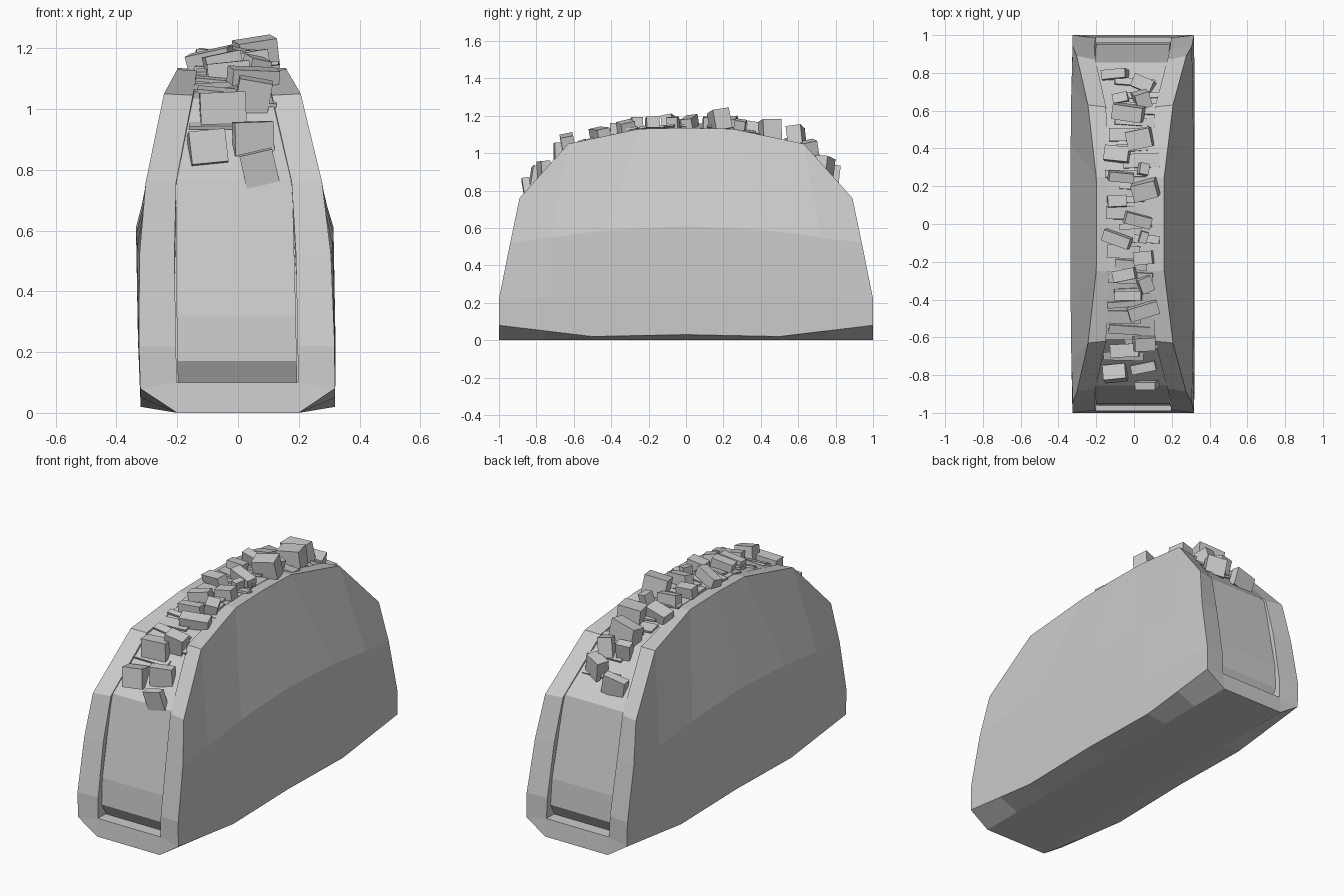
import bpy, bmesh, random
from mathutils import Matrix, Euler, Vector

if "Cube" in bpy.data.objects:
    bpy.data.objects.remove(bpy.data.objects["Cube"])

random.seed(4)
mat = bpy.data.materials.new("light grey")
mat.diffuse_color = (0.6, 0.6, 0.6, 1)
mat.use_nodes = True
mat.node_tree.nodes["Principled BSDF"].inputs["Base Color"].default_value = mat.diffuse_color


def finish(bm, name, fix=True):
    if fix:
        bmesh.ops.remove_doubles(bm, verts=bm.verts, dist=0.0005)
        bmesh.ops.recalc_face_normals(bm, faces=bm.faces)
    me = bpy.data.meshes.new(name)
    bm.to_mesh(me)
    bm.free()
    me.materials.append(mat)
    ob = bpy.data.objects.new(name, me)
    bpy.context.collection.objects.link(ob)
    return ob


def lean(p):
    # the body leans very slightly to the left towards its top
    x, y, z = p
    return Vector((x - 0.02 * z / 1.13, y, z))


def mirror_y(half):
    # front half of a row plus its mirrored back half (last point is at y = 0)
    return half + [(x, -y, z) for x, y, z in reversed(half[:-1])]


def strip(bm, a, b):
    for i in range(len(a) - 1):
        pts = [a[i], a[i + 1], b[i + 1], b[i]]
        bm.faces.new([bm.verts.new(lean(p)) for p in pts])


def flip(row):
    return [(-x, y, z) for x, y, z in row]


# rows of the shell side, front to middle, from the underside up to the rim
foot = mirror_y([(.2, -1, 0), (.2, -.75, 0), (.2, -.5, 0), (.2, 0, 0)])
low = mirror_y([(.32, -1, .08), (.32, -.75, .05), (.32, -.5, .02), (.32, 0, .03)])
hip = mirror_y([(.322, -1, .22), (.324, -.75, .23), (.325, -.45, .24), (.325, 0, .25)])
mid = mirror_y([(.315, -.94, .52), (.322, -.72, .55), (.325, -.42, .59), (.325, 0, .61)])
top = mirror_y([(.29, -.89, .76), (.225, -.63, 1.05), (.18, -.25, 1.13), (.178, 0, 1.135)])
rim = [low[0], hip[0], mid[0]] + top + [mid[-1], hip[-1], low[-1]]
inner = mirror_y([(.2, -.99, .1), (.2, -.985, .22), (.2, -.93, .52), (.19, -.87, .76),
                  (.13, -.62, 1.045), (.11, -.25, 1.125), (.11, 0, 1.13)])
deep = [(x, y * .9, z - .07 if z > .15 else z) for x, y, z in inner]

# folded shell
bm = bmesh.new()
for f in (lambda r: r, flip):
    for a, b in ((foot, low), (low, hip), (hip, mid), (mid, top), (rim, inner), (inner, deep)):
        strip(bm, f(a), f(b))
    for e in (0, -1):
        bm.faces.new([bm.verts.new(lean(p)) for p in f([foot[e], low[e], inner[e]])])
strip(bm, foot, flip(foot))
strip(bm, deep, flip(deep))
for e in (0, -1):
    chain = [foot[e], inner[e], deep[e]]
    strip(bm, chain, flip(chain))
finish(bm, "folded_shell")

# recessed filling between the shell walls
fill = mirror_y([(.196, -.92, .1), (.196, -.96, .17), (.196, -.95, .32), (.192, -.855, .77),
                 (.13, -.61, 1.035), (.112, -.25, 1.128), (.112, 0, 1.135)])
bm = bmesh.new()
strip(bm, fill, flip(fill))
strip(bm, [fill[0], fill[-1]], flip([fill[0], fill[-1]]))
finish(bm, "filling")


def fill_height(y):
    for a, b in zip(fill[1:], fill[2:]):
        if a[1] <= y <= b[1]:
            return a[2] + (b[2] - a[2]) * (y - a[1]) / (b[1] - a[1])
    return 1.13


def add_box(bm, loc, size, rot):
    m = Matrix.Translation(loc) @ Euler(rot).to_matrix().to_4x4() @ Matrix.Diagonal((*size, 1))
    bmesh.ops.create_cube(bm, size=1, matrix=m)


# diced chunks: x, y, width, depth, turn
chunks = [
    (-.10, .79, .13, .05, .1), (.05, .74, .11, .07, -.4), (-.07, .66, .08, .05, .2),
    (.04, .66, .08, .08, .3), (-.03, .59, .16, .08, -.15), (.03, .45, .13, .10, .2),
    (-.09, .37, .13, .08, -.1), (.05, .29, .05, .06, -.2), (-.07, .25, .13, .05, -.1),
    (.06, .18, .13, .09, .25), (-.09, .12, .10, .06, .05), (.02, .02, .14, .06, -.25),
    (-.09, -.08, .15, .06, -.35), (.05, -.07, .04, .06, -.3), (.05, -.18, .10, .07, .1),
    (-.05, -.27, .12, .06, .2), (.06, -.32, .07, .08, .4), (-.03, -.38, .14, .05, 0),
    (.05, -.46, .16, .07, .3), (.05, -.63, .11, .07, .05), (-.05, -.67, .15, .07, .05),
    (.05, -.76, .13, .05, .2), (-.10, -.79, .12, .08, .1), (.07, -.85, .11, .04, 0)]
bm = bmesh.new()
for x, y, w, d, turn in chunks:
    h = .11 if abs(y) > .55 or w == .13 and d > .08 else .06
    z = fill_height(y) + (.03 if h < .1 else .045 if abs(y) < .6 else .03)
    tilt = (random.uniform(-.25, .25), random.uniform(-.25, .25), turn)
    add_box(bm, (x, y, z), (w, d, h), tilt)
finish(bm, "diced_chunks", False)

# thin shreds lying across the top
bm = bmesh.new()
for i in range(22):
    y = -.7 + i * 1.45 / 21
    add_box(bm, (random.uniform(-.06, .04), y, fill_height(y) + .008),
            (random.uniform(.16, .24), random.uniform(.03, .08), .012),
            (random.uniform(-.1, .1) - y * .5, random.uniform(-.12, .12), random.uniform(-.08, .08)))
finish(bm, "shreds", False)
